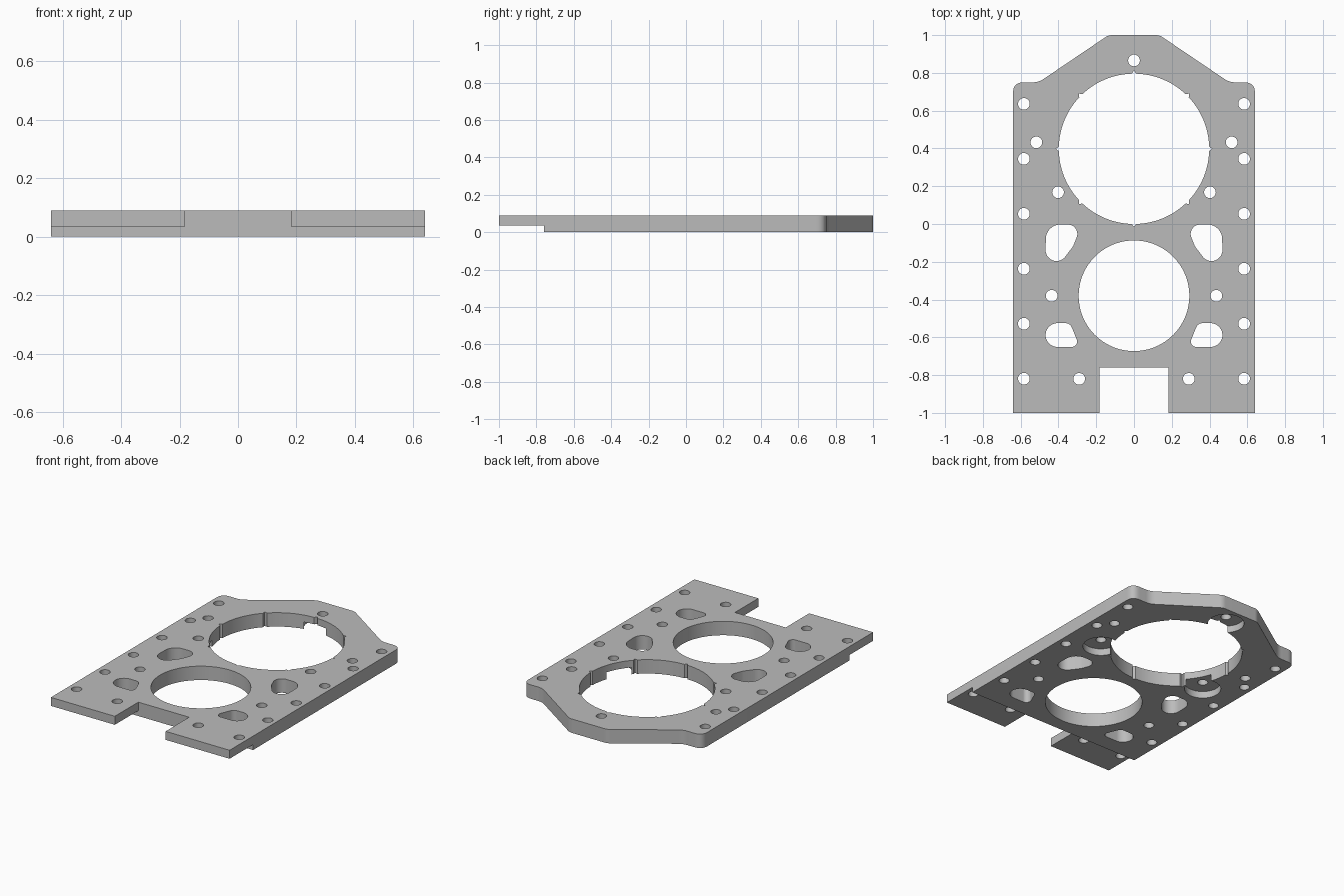
import bpy, bmesh
from math import cos, sin, pi, radians
from mathutils import Vector

cube = bpy.data.objects.get("Cube")
if cube:
    bpy.data.objects.remove(cube, do_unlink=True)

TOP = 0.09        # plate thickness
STEP = 0.035      # underside height of the thin front lip
LIP_Y = -0.76     # where the thin lip starts
RING = Vector((0, 0.398))
RING_R = 0.398


def circle(x, y, r, n=32):
    return [(x + r * cos(2 * pi * i / n), y + r * sin(2 * pi * i / n)) for i in range(n)]


def hull(circles, n=64):
    """Rounded outline wrapped around several circles (x, y, r)."""
    pts = []
    for i in range(n):
        d = Vector((cos(2 * pi * i / n), sin(2 * pi * i / n)))
        x, y, r = max(circles, key=lambda c: c[0] * d.x + c[1] * d.y + c[2])
        pts.append((x + r * d.x, y + r * d.y))
    return pts


def fillet(corners, n=8):
    """Round each corner (x, y, tangent length)."""
    pts = []
    for i, (x, y, t) in enumerate(corners):
        p = Vector((x, y))
        if t == 0:
            pts.append(p)
            continue
        a = Vector(corners[i - 1][:2]) - p
        b = Vector(corners[(i + 1) % len(corners)][:2]) - p
        a, b = p + a.normalized() * t, p + b.normalized() * t
        for k in range(n + 1):
            u = k / n
            pts.append(a * (1 - u) ** 2 + p * 2 * u * (1 - u) + b * u * u)
    return pts


def notched_ring():
    """Large opening with eight small pointed index notches."""
    pts = []
    half = 0.03
    for i in range(8):
        a = i * pi / 4
        pts.append(RING + Vector((cos(a), sin(a))) * (RING_R + 0.016))
        for k in range(13):
            b = a + half + (pi / 4 - 2 * half) * k / 12
            pts.append(RING + Vector((cos(b), sin(b))) * RING_R)
    return pts


def prisms(name, shapes):
    """One object made of extruded outlines (points, bottom, top)."""
    bm = bmesh.new()
    for pts, z0, z1 in shapes:
        face = bm.faces.new([bm.verts.new((p[0], p[1], z0)) for p in pts])
        ext = bmesh.ops.extrude_face_region(bm, geom=[face])
        moved = [v for v in ext["geom"] if isinstance(v, bmesh.types.BMVert)]
        bmesh.ops.translate(bm, verts=moved, vec=(0, 0, z1 - z0))
    bmesh.ops.recalc_face_normals(bm, faces=bm.faces)
    mesh = bpy.data.meshes.new(name)
    bm.to_mesh(mesh)
    bm.free()
    obj = bpy.data.objects.new(name, mesh)
    bpy.context.collection.objects.link(obj)
    return obj


# Plate outline: right half, then its mirror image
half = [(0.182, LIP_Y, 0), (0.182, -1, 0), (0.64, -1, 0),
        (0.64, 0.75, 0.055), (0.505, 0.75, 0.03), (0.135, 1, 0.02)]
outline = fillet(half + [(-x, y, t) for x, y, t in reversed(half)])
plate = prisms("mounting_plate", [(outline, 0, TOP)])

# Through holes
openings = [notched_ring(), circle(0, -0.38, 0.293, 96), circle(0, 0.866, 0.031)]
side_holes = [(0.583, 0.636 - 0.291 * i) for i in range(6)]
inner_holes = [(0.517, 0.432), (0.402, 0.168), (0.436, -0.38), (0.29, -0.82)]
upper_slot = [(0.35, -0.053, 0.05), (0.39, -0.08, 0.077), (0.41, -0.138, 0.058)]
lower_slot = [(0.405, -0.588, 0.063), (0.33, -0.622, 0.029), (0.362, -0.56, 0.035)]
for s in (-1, 1):
    openings += [circle(s * x, y, 0.031) for x, y in side_holes + inner_holes]
    openings += [hull([(s * x, y, r) for x, y, r in slot])
                 for slot in (upper_slot, lower_slot)]
hole_cutter = prisms("hole_cutter", [(pts, -0.1, 0.2) for pts in openings])

# Underside: round screw pockets beside the ring, and the step under the front lip
pockets = [circle(x, y, 0.11, 48) for x, y in ((0, 0.866), (0.402, 0.168), (-0.402, 0.168))]
lip = [(-1, -1.2), (1, -1.2), (1, LIP_Y), (-1, LIP_Y)]
under_cutter = prisms("underside_cutter",
                      [(pts, -0.1, 0.045) for pts in pockets] + [(lip, -0.1, STEP)])

for cutter in (hole_cutter, under_cutter):
    cutter.hide_render = True
    mod = plate.modifiers.new(cutter.name, "BOOLEAN")
    mod.operation = "DIFFERENCE"
    mod.solver = "EXACT"
    mod.object = cutter

# Bake the cuts and drop the cutters
bpy.context.view_layer.update()
graph = bpy.context.evaluated_depsgraph_get()
baked = bpy.data.meshes.new_from_object(plate.evaluated_get(graph))
plate.modifiers.clear()
plate.data = baked
for cutter in (hole_cutter, under_cutter):
    bpy.data.objects.remove(cutter, do_unlink=True)

# Grey finish
grey = bpy.data.materials.new("plain_grey")
grey.use_nodes = True
colour = (0.5, 0.5, 0.5, 1)
grey.diffuse_color = colour
grey.node_tree.nodes["Principled BSDF"].inputs["Base Color"].default_value = colour
plate.data.materials.clear()
plate.data.materials.append(grey)

bpy.ops.object.select_all(action="DESELECT")
plate.select_set(True)
bpy.context.view_layer.objects.active = plate
bpy.ops.object.shade_smooth_by_angle(angle=radians(30))
